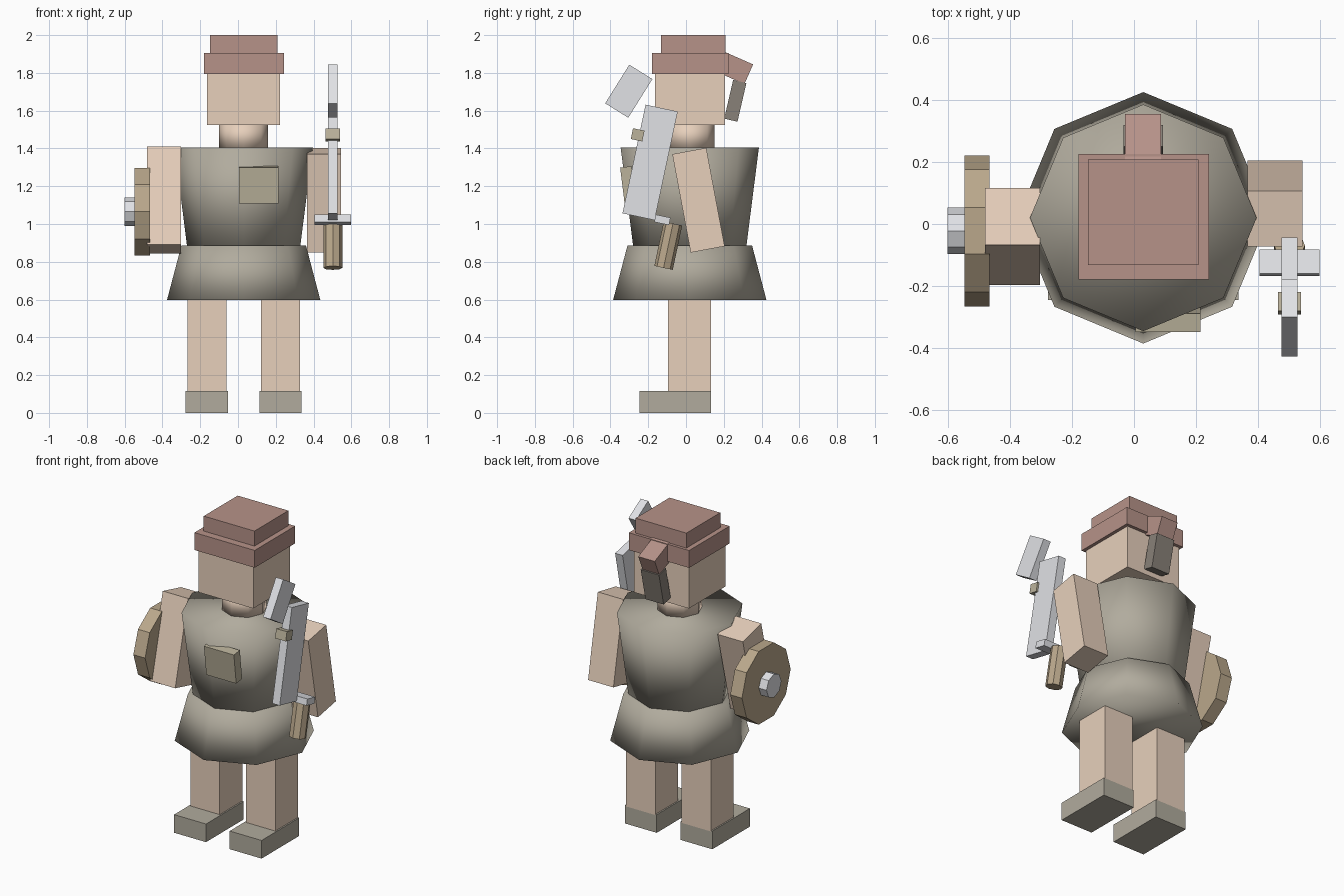
import bpy, bmesh
from math import radians
from mathutils import Matrix, Euler

if "Cube" in bpy.data.objects:
    bpy.data.objects.remove(bpy.data.objects["Cube"])

CX, CY = 0.03, 0.02   # centre line of the body


def material(name, rgb):
    m = bpy.data.materials.new(name)
    m.diffuse_color = (*rgb, 1)
    m.use_nodes = True
    m.node_tree.nodes["Principled BSDF"].inputs["Base Color"].default_value = m.diffuse_color
    return m


SKIN = material("skin", (0.80, 0.63, 0.50))
CLOTH = material("tunic_cloth", (0.44, 0.41, 0.34))
PATCH = material("patch_cloth", (0.50, 0.45, 0.33))
CAP = material("cap_red", (0.47, 0.29, 0.25))
HAIR = material("hair_dark", (0.25, 0.22, 0.19))
WOOD = material("wood", (0.49, 0.39, 0.26))
STEEL = material("steel", (0.75, 0.76, 0.79))


def finish(name, bm, mat, loc, rot, smooth=False):
    turn = Euler([radians(a) for a in rot]).to_matrix().to_4x4()
    bmesh.ops.transform(bm, matrix=turn, verts=bm.verts)
    me = bpy.data.meshes.new(name)
    for f in bm.faces:
        f.smooth = smooth
    bm.to_mesh(me)
    bm.free()
    me.materials.append(mat)
    ob = bpy.data.objects.new(name, me)
    ob.location = loc
    bpy.context.collection.objects.link(ob)
    return ob


def box(name, mat, loc, size, tilt=0):
    bm = bmesh.new()
    bmesh.ops.create_cube(bm, size=1, matrix=Matrix.Diagonal((*size, 1)))
    return finish(name, bm, mat, loc, (tilt, 0, 0))


def span(name, mat, x, y, z):
    """Upright box from its extents."""
    pairs = (x, y, z)
    return box(name, mat, [(a + b) / 2 for a, b in pairs], [b - a for a, b in pairs])


def drum(name, mat, loc, r_low, r_high, depth, sides=8, rot=(0, 0, 0), smooth=False):
    bm = bmesh.new()
    bmesh.ops.create_cone(bm, cap_ends=True, segments=sides,
                          radius1=r_low, radius2=r_high, depth=depth)
    return finish(name, bm, mat, loc, rot, smooth)


# Legs and feet
for side, s in (("left", -1), ("right", 1)):
    x = CX + s * 0.195
    span(side + "_leg", SKIN, (x - 0.103, x + 0.103), (-0.095, 0.132), (0.11, 0.62))
    span(side + "_foot", CLOTH, (x - 0.112, x + 0.112), (-0.245, 0.132), (0, 0.115))

# Tunic, skirt and neck
drum("skirt", CLOTH, (CX, CY, 0.741), 0.406, 0.33, 0.288, smooth=True)
drum("torso", CLOTH, (CX, CY, 1.145), 0.30, 0.366, 0.52, smooth=True)
drum("neck", SKIN, (CX, CY, 1.465), 0.13, 0.13, 0.13, smooth=True)
box("chest_patch", PATCH, (0.11, -0.307, 1.207), (0.21, 0.06, 0.192), 7)

# Head, cap and hair tail
span("head", SKIN, (-0.164, 0.222), (-0.164, 0.206), (1.525, 1.797))
span("cap_band", CAP, (-0.18, 0.243), (-0.18, 0.226), (1.795, 1.905))
span("cap_top", CAP, (-0.148, 0.208), (-0.132, 0.208), (1.90, 2.0))
box("cap_knot", CAP, (0.029, 0.259, 1.825), (0.116, 0.16, 0.114), -23.7)
box("hair_tail", HAIR, (0.03, 0.261, 1.652), (0.128, 0.072, 0.21), -13)

# Arms swing in opposite directions
box("left_arm", SKIN, (-0.392, -0.04, 1.128), (0.178, 0.19, 0.536), -14)
box("right_arm", SKIN, (0.455, 0.066, 1.126), (0.178, 0.183, 0.53), 10.6)

# Round shield and its boss
drum("shield", WOOD, (-0.507, -0.022, 1.065), 0.244, 0.244, 0.082, 10, (0, 90, 0))
drum("shield_boss", STEEL, (-0.572, -0.022, 1.065), 0.075, 0.075, 0.06, 8, (0, 90, 0))

# Hooked sword
SX, LEAN = 0.502, -12
box("sword_blade", STEEL, (SX, -0.19, 1.326), (0.052, 0.174, 0.588), LEAN)
box("sword_tip", STEEL, (SX, -0.303, 1.703), (0.052, 0.144, 0.241), -32)
box("sword_barb", PATCH, (SX, -0.256, 1.472), (0.075, 0.062, 0.058), LEAN)
box("sword_guard", STEEL, (SX, -0.125, 1.022), (0.194, 0.08, 0.04), LEAN)
drum("sword_grip", WOOD, (SX, -0.094, 0.885), 0.05, 0.05, 0.24, 8, (LEAN, 0, 0))
